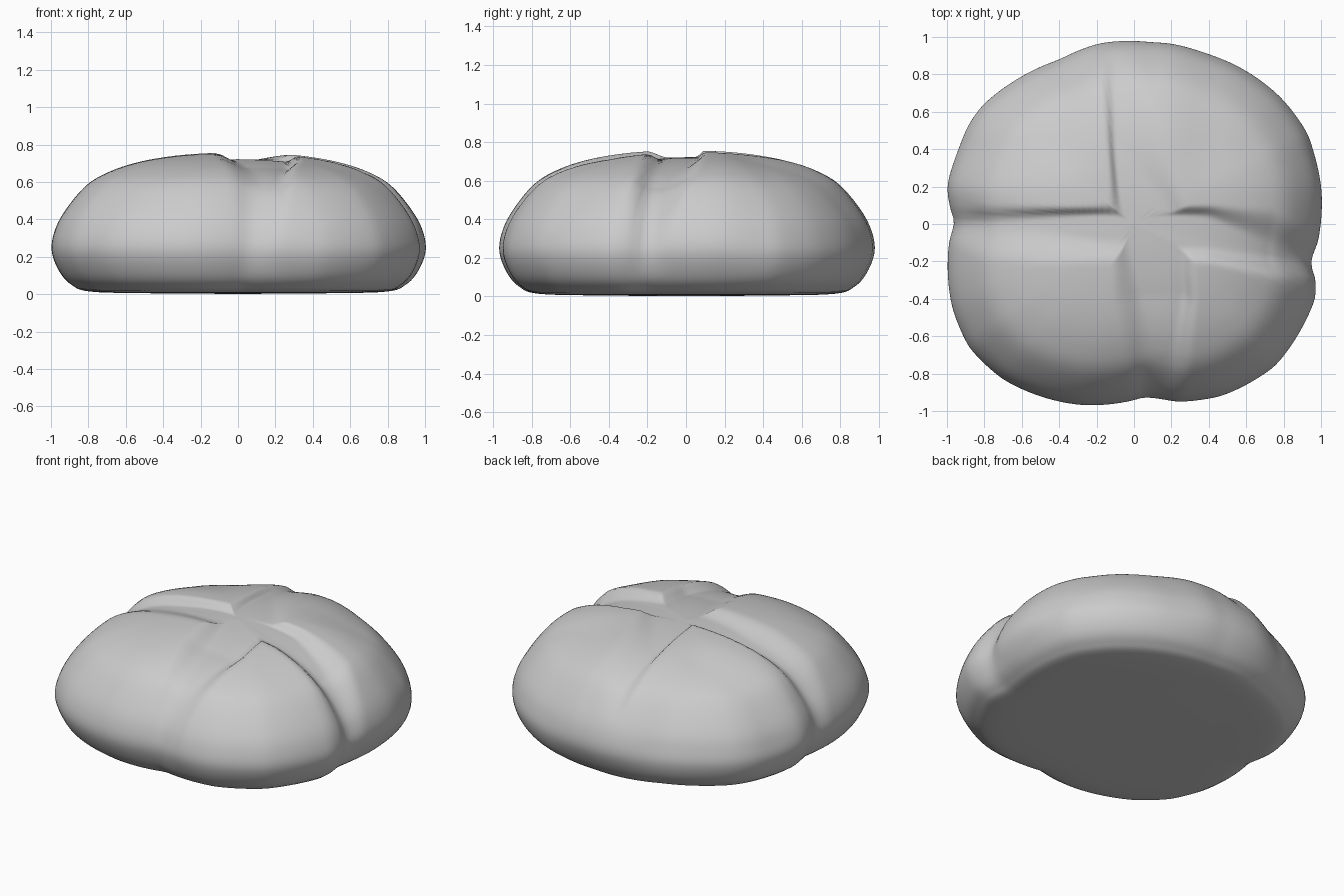
import bpy, bmesh, math
from mathutils import Vector

if "Cube" in bpy.data.objects:
    bpy.data.objects.remove(bpy.data.objects["Cube"])

SEGMENTS, STEPS = 176, 6

# side profile (radius, height) from underside centre to crown
PROFILE = [(0.0, 0.002), (0.45, 0.005), (0.79, 0.014), (0.895, 0.052), (0.96, 0.125), (1.0, 0.235),
           (0.98, 0.35), (0.915, 0.465), (0.81, 0.585), (0.69, 0.655), (0.54, 0.705),
           (0.36, 0.738), (0.18, 0.754), (0.0, 0.757)]

# outline seen from above, anticlockwise from the right
OUTLINE = [(0.985, -0.08), (1.0, 0.2), (0.945, 0.48), (0.79, 0.69), (0.57, 0.85), (0.33, 0.94), (0.1, 0.97),
           (-0.15, 0.97), (-0.42, 0.89), (-0.65, 0.78), (-0.83, 0.64), (-0.9, 0.54), (-1.0, 0.2),
           (-0.965, 0.02), (-0.99, -0.12), (-0.97, -0.45), (-0.88, -0.66), (-0.7, -0.83),
           (-0.3, -0.965), (0.04, -0.93), (0.2, -0.95), (0.46, -0.93), (0.76, -0.765),
           (0.91, -0.55), (0.98, -0.39), (0.96, -0.22)]

# cuts: position along, low edge, high edge, low edge softness, high edge softness, depth
CUT_Y = [(-1.0, 0.0, 0.24, 0.1, 0.12, 0.01), (-0.75, -0.04, 0.3, 0.18, 0.1, 0.04),
         (-0.4, -0.12, 0.33, 0.18, 0.06, 0.055), (0.0, -0.12, 0.31, 0.06, 0.06, 0.035),
         (0.45, -0.14, 0.22, 0.03, 0.33, 0.035), (0.75, -0.16, 0.08, 0.04, 0.22, 0.025),
         (0.92, -0.16, 0.0, 0.05, 0.1, 0.0)]
CUT_X = [(-1.0, -0.1, 0.08, 0.1, 0.08, 0.01), (-0.8, -0.2, 0.09, 0.18, 0.07, 0.03),
         (-0.45, -0.23, 0.09, 0.2, 0.05, 0.045), (0.0, -0.2, 0.1, 0.09, 0.05, 0.035),
         (0.4, -0.21, 0.1, 0.08, 0.06, 0.045), (0.75, -0.28, 0.08, 0.09, 0.2, 0.06),
         (1.0, -0.3, -0.08, 0.08, 0.12, 0.02)]

# lobes that bulge less than the front left one: x side, y side, amount
LOBES = [(1, -1, 0.012), (-1, 1, 0.028), (1, 1, 0.02)]


def smooth(x):
    x = min(max(x, 0), 1)
    return x * x * (3 - 2 * x)


def table(rows, t):
    t = min(max(t, rows[0][0]), rows[-1][0])
    for a, b in zip(rows, rows[1:]):
        if t <= b[0]:
            f = (t - a[0]) / (b[0] - a[0])
            return [p + (q - p) * f for p, q in zip(a[1:], b[1:])]


def cut_depth(rows, along, across):
    lo, hi, soft_lo, soft_hi, depth = table(rows, along)
    return depth * smooth((across - lo) / soft_lo) * smooth((hi - across) / soft_hi)


def spline(points, steps):
    v = [Vector(p) for p in points]
    out = []
    for i in range(len(v) - 1):
        a, b, c, d = v[max(i - 1, 0)], v[i], v[i + 1], v[min(i + 2, len(v) - 1)]
        for k in range(steps):
            t = k / steps
            out.append(0.5 * (2 * b + (c - a) * t + (2 * a - 5 * b + 4 * c - d) * t * t
                              + (3 * b - a - 3 * c + d) * t ** 3))
    return out + [v[-1]]


def surface_point(p, normal, angle, reach):
    x, y, z = p.x * reach * math.cos(angle), p.x * reach * math.sin(angle), p.y
    d = max(cut_depth(CUT_Y, y, x), cut_depth(CUT_X, x, y))
    d += sum(k * smooth((sx * x - 0.15) / 0.3) * smooth((sy * y - 0.15) / 0.3) for sx, sy, k in LOBES)
    d *= smooth((z - 0.08) / 0.25)
    return (x - d * normal.x * math.cos(angle), y - d * normal.x * math.sin(angle), z - d * normal.y)


# outline radius at every angle
polar = sorted((math.atan2(y, x) % math.tau, math.hypot(x, y)) for x, y in OUTLINE)
polar = [(polar[-1][0] - math.tau, polar[-1][1])] + polar + [(polar[0][0] + math.tau, polar[0][1])]
angles = [math.tau * i / SEGMENTS for i in range(SEGMENTS)]
reaches = [table(polar, a)[0] for a in angles]
reaches = [(reaches[i - 1] + 2 * reaches[i] + reaches[(i + 1) % SEGMENTS]) / 4 for i in range(SEGMENTS)]

# round loaf with the crossed cuts pressed into its crust
profile = spline(PROFILE, STEPS)
bm = bmesh.new()
bottom = bm.verts.new((0, 0, profile[0].y))
rings = []
for i in range(1, len(profile) - 1):
    tangent = (profile[i + 1] - profile[i - 1]).normalized()
    normal = Vector((tangent.y, -tangent.x))
    rings.append([bm.verts.new(surface_point(profile[i], normal, a, r)) for a, r in zip(angles, reaches)])
top = bm.verts.new(surface_point(profile[-1], Vector((0, 1)), 0, 1))
for j in range(SEGMENTS):
    k = (j + 1) % SEGMENTS
    bm.faces.new((bottom, rings[0][k], rings[0][j]))
    bm.faces.new((top, rings[-1][j], rings[-1][k]))
    for a, b in zip(rings, rings[1:]):
        bm.faces.new((a[j], a[k], b[k], b[j]))
for f in bm.faces:
    f.smooth = True
mesh = bpy.data.meshes.new("bread_roll")
bm.to_mesh(mesh)
bm.free()
roll = bpy.data.objects.new("bread_roll", mesh)
bpy.context.collection.objects.link(roll)
